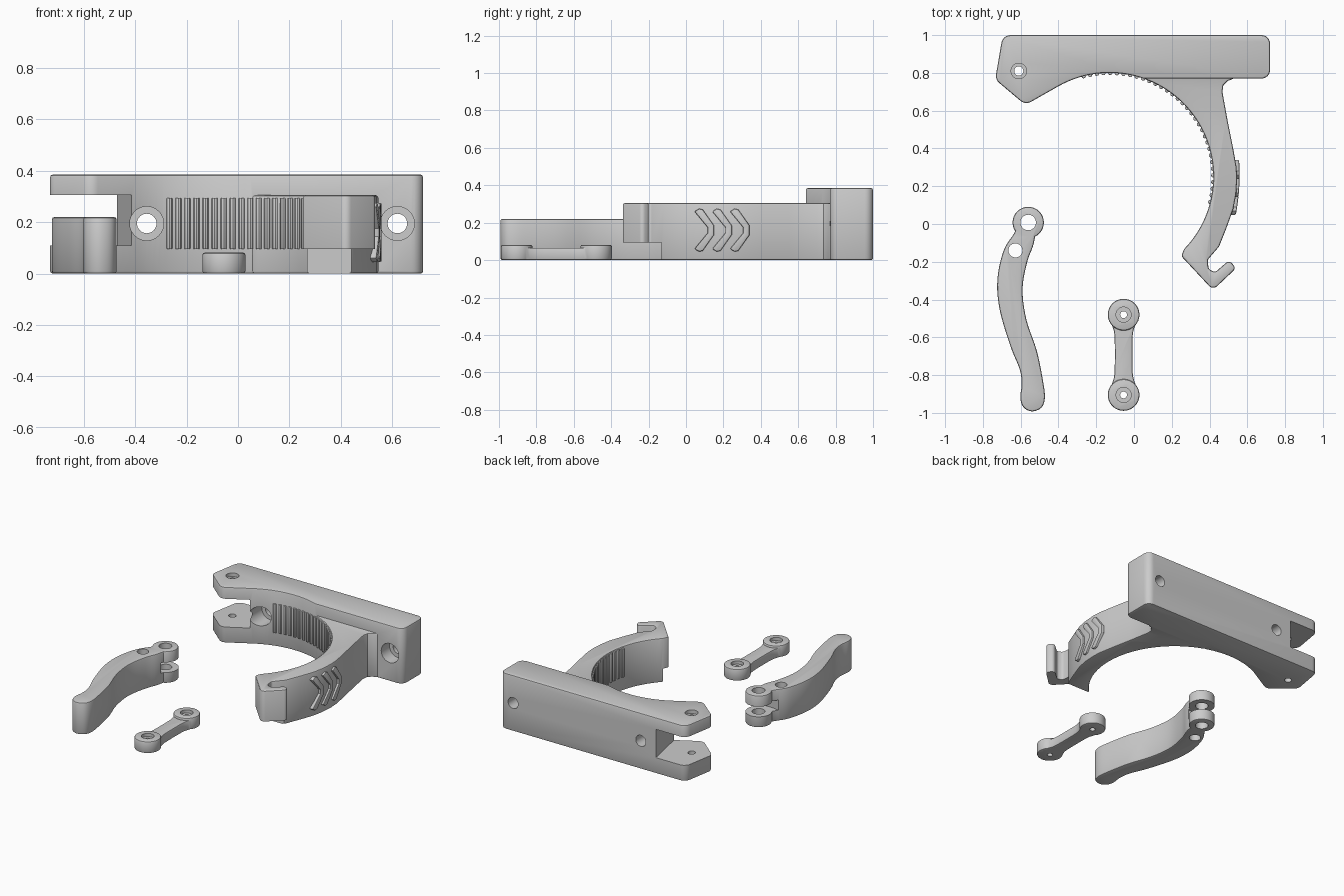
import bpy, bmesh, math
from mathutils import Vector

if "Cube" in bpy.data.objects:
    bpy.data.objects.remove(bpy.data.objects["Cube"])

grey = bpy.data.materials.new("mid_grey")
grey.diffuse_color = (0.6, 0.6, 0.6, 1)
grey.use_nodes = True
grey.node_tree.nodes["Principled BSDF"].inputs["Base Color"].default_value = grey.diffuse_color
CX, CY, R = -0.13, 0.25, 0.55          # clamp bore centre and radius


def prism(name, pts, z0, z1, bevel=0.0):
    """Extrude a flat outline, with softened rims."""
    bm = bmesh.new()
    f = bm.faces.new([bm.verts.new((x, y, z0)) for x, y in pts])
    up = bmesh.ops.extrude_face_region(bm, geom=[f])["geom"]
    bmesh.ops.translate(bm, vec=(0, 0, z1 - z0), verts=[v for v in up if isinstance(v, bmesh.types.BMVert)])
    bmesh.ops.recalc_face_normals(bm, faces=bm.faces)
    me = bpy.data.meshes.new(name)
    bm.to_mesh(me)
    bm.free()
    me.materials.append(grey)
    ob = bpy.data.objects.new(name, me)
    bpy.context.collection.objects.link(ob)
    if bevel:
        m = ob.modifiers.new("rim", 'BEVEL')
        m.width, m.segments = bevel, 2
        m.limit_method, m.angle_limit = 'ANGLE', math.radians(60)
        m.use_clamp_overlap = False
        bake(ob)
    return ob


def bake(ob):
    dg = bpy.context.evaluated_depsgraph_get()
    me = bpy.data.meshes.new_from_object(ob.evaluated_get(dg))
    ob.modifiers.clear()
    ob.data = me


def combine(ob, others, op):
    """Boolean each helper into ob and remove it."""
    for o in others:
        m = ob.modifiers.new("bool", 'BOOLEAN')
        m.operation, m.object, m.solver = op, o, 'EXACT'
        bake(ob)
        bpy.data.objects.remove(o)


def arc(cx, cy, r, a0, a1, n):
    return [(cx + r * math.cos(math.radians(a0 + (a1 - a0) * i / n)),
             cy + r * math.sin(math.radians(a0 + (a1 - a0) * i / n))) for i in range(n + 1)]


def disc(name, x, y, r, z0, z1, bevel=0.0):
    return prism(name, arc(x, y, r, 0, 348.75, 31), z0, z1, bevel)


def y_hole(x, z, r, y0, y1):
    """Round cutter running along y."""
    ob = disc("hole_cutter", 0, 0, r, y0, y1)
    for v in ob.data.vertices:
        a, b, c = v.co
        v.co = (x + a, c, z - b)
    ob.data.flip_normals()
    bm = bmesh.new()
    bm.from_mesh(ob.data)
    bmesh.ops.recalc_face_normals(bm, faces=bm.faces)
    bm.to_mesh(ob.data)
    bm.free()
    return ob


def rounded(corners, n=6):
    """Outline from (x, y, radius) corners; zero radius keeps the point."""
    out = []
    for i, (x, y, r) in enumerate(corners):
        if not r:
            out.append((x, y))
            continue
        p = Vector((x, y))
        a = (Vector(corners[i - 1][:2]) - p).normalized()
        b = (Vector(corners[(i + 1) % len(corners)][:2]) - p).normalized()
        half = math.acos(max(-1, min(1, a.dot(b)))) / 2
        d = r / math.tan(half)
        c = p + (a + b).normalized() * (r / math.sin(half))
        s, e = p + a * d - c, p + b * d - c
        t0 = math.atan2(s.y, s.x)
        dt = (math.atan2(e.y, e.x) - t0 + math.pi) % (2 * math.pi) - math.pi
        out += arc(c.x, c.y, r, math.degrees(t0), math.degrees(t0 + dt), n)
    return out


def spline(pts, n=5):
    """Closed smooth curve through points."""
    out, m = [], len(pts)
    for i in range(m):
        p = [Vector(pts[(i + k) % m]) for k in (-1, 0, 1, 2)]
        for k in range(n):
            t = k / n
            out.append(tuple(0.5 * (2 * p[1] + (p[2] - p[0]) * t + (2 * p[0] - 5 * p[1] + 4 * p[2] - p[3]) * t * t
                                    + (3 * p[1] - p[0] - 3 * p[2] + p[3]) * t ** 3)))
    return out


# Bracket: mounting plate with half of the clamp bore
bore = [(x, y, 0) for x, y in arc(CX, CY, R, 71, 119, 20)]
bracket = prism("bracket", rounded([(-0.695, 1, .05), (0.72, 1, .045), (0.72, 0.77, .045)] + bore +
                                   [(-0.575, 0.63, .05), (-0.735, 0.765, .05)]), 0, 0.385, 0.01)

# Curved arm ending in a hook
inner = [(x, y, 0) for x, y in arc(CX, CY, R, -44, 70.5, 44)]
outer = [(0.06, 0.85, 0), (0.53, 0.85, 0), (0.53, 0.77, 0), (0.495, 0.757, 0), (0.473, 0.735, 0), (0.468, 0.70, 0),
         (0.495, 0.55, 0), (0.525, 0.40, 0), (0.543, 0.30, 0), (0.546, 0.24, 0), (0.541, 0.16, 0), (0.526, 0.08, 0),
         (0.49, -0.02, 0), (0.45, -0.12, 0), (0.39, -0.19, .02), (0.395, -0.24, .025), (0.43, -0.255, .02),
         (0.505, -0.19, .022), (0.54, -0.235, .022), (0.418, -0.35, .03), (0.25, -0.17, .02)]
arm = prism("arm", rounded(inner + outer), 0, 0.305, 0.01)
under = prism("hook_relief", [(0.1, -0.5), (0.7, -0.5), (0.7, -0.13), (0.1, -0.13)], -0.1, 0.095)
combine(arm, [under], 'DIFFERENCE')
combine(bracket, [arm], 'UNION')

# Lever slot, pivot hole and counterbored screw holes
cuts = [prism("slot", [(-0.9, 0.5), (-0.38, 0.5), (-0.41, 0.7), (-0.49, 1.1), (-0.9, 1.1)], 0.11, 0.305),
        disc("pivot", -0.61, 0.81, 0.024, -0.1, 0.5), disc("pivot_sink", -0.61, 0.81, 0.041, 0.36, 0.5)]
for x in (-0.355, 0.62):
    cuts += [y_hole(x, 0.195, 0.038, 0.5, 1.1), y_hole(x, 0.195, 0.066, 0.5, 0.86)]
combine(bracket, cuts, 'DIFFERENCE')

# Grip ribs along the bore
ribs = []
for i in range(33):
    a = math.radians(-14 + i * 3.7)
    ribs.append(prism("grip_rib", arc(CX + R * math.cos(a), CY + R * math.sin(a), 0.012, 0, 315, 7), 0.095, 0.295, 0.004))

# Raised chevrons on the outside of the arm
chevrons = []
for i in range(3):
    y = 0.065 + i * 0.095
    left = [(y - 0.02, 0.26), (y + 0.05, 0.175), (y + 0.05, 0.145), (y - 0.02, 0.06)]
    right = [(y + 0.005, 0.045), (y + 0.025, 0.05), (y + 0.085, 0.135), (y + 0.085, 0.185), (y + 0.025, 0.27), (y + 0.005, 0.275)]
    ob = prism("chevron", left + right, 0, 0.04, 0.007)
    for v in ob.data.vertices:
        yy, zz, h = v.co
        v.co = (0.519 - 0.45 * (yy - 0.26) ** 2 + h, yy, zz)
    chevrons.append(ob)

# Lever: curved handle with a forked pivot end
lever = prism("lever", spline([(-0.60, 0.02), (-0.635, -0.05), (-0.69, -0.14), (-0.723, -0.29), (-0.712, -0.45),
                               (-0.655, -0.645), (-0.605, -0.77), (-0.595, -0.85), (-0.602, -0.92), (-0.585, -0.97),
                               (-0.54, -0.992), (-0.49, -0.972), (-0.472, -0.92), (-0.482, -0.83), (-0.515, -0.67),
                               (-0.57, -0.505), (-0.59, -0.345), (-0.565, -0.2), (-0.53, -0.1), (-0.525, 0.0)]), 0, 0.22, 0.01)
combine(lever, [disc("eye", -0.56, 0.008, 0.083, 0, 0.22, 0.01)], 'UNION')
combine(lever, [prism("fork", [(-0.8, -0.05), (-0.6, -0.085), (-0.4, -0.085), (-0.4, 0.2), (-0.8, 0.2)], 0.075, 0.145),
                disc("eye_hole", -0.56, 0.008, 0.041, -0.1, 0.4),
                disc("pin_hole", -0.628, -0.14, 0.037, -0.1, 0.4)], 'DIFFERENCE')

# Link: two eyes joined by a waisted bar
ends = (-0.48, -0.905)
link = prism("link", spline([(-0.115, -0.51), (-0.103, -0.59), (-0.103, -0.79), (-0.115, -0.875), (0.005, -0.875),
                             (-0.007, -0.79), (-0.007, -0.59), (0.005, -0.51)]), 0, 0.066, 0.008)
combine(link, [disc("eye", -0.055, y, 0.084, 0, 0.082, 0.01) for y in ends], 'UNION')
combine(link, [disc("hole", -0.055, y, r, z, 0.2) for y in ends for r, z in ((0.018, -0.1), (0.04, 0.06))], 'DIFFERENCE')

# Smooth rounded surfaces while keeping edges sharp
bpy.ops.object.select_all(action='DESELECT')
for ob in [bracket, lever, link] + ribs + chevrons:
    ob.select_set(True)
bpy.context.view_layer.objects.active = bracket
bpy.ops.object.shade_smooth_by_angle(angle=math.radians(30))
